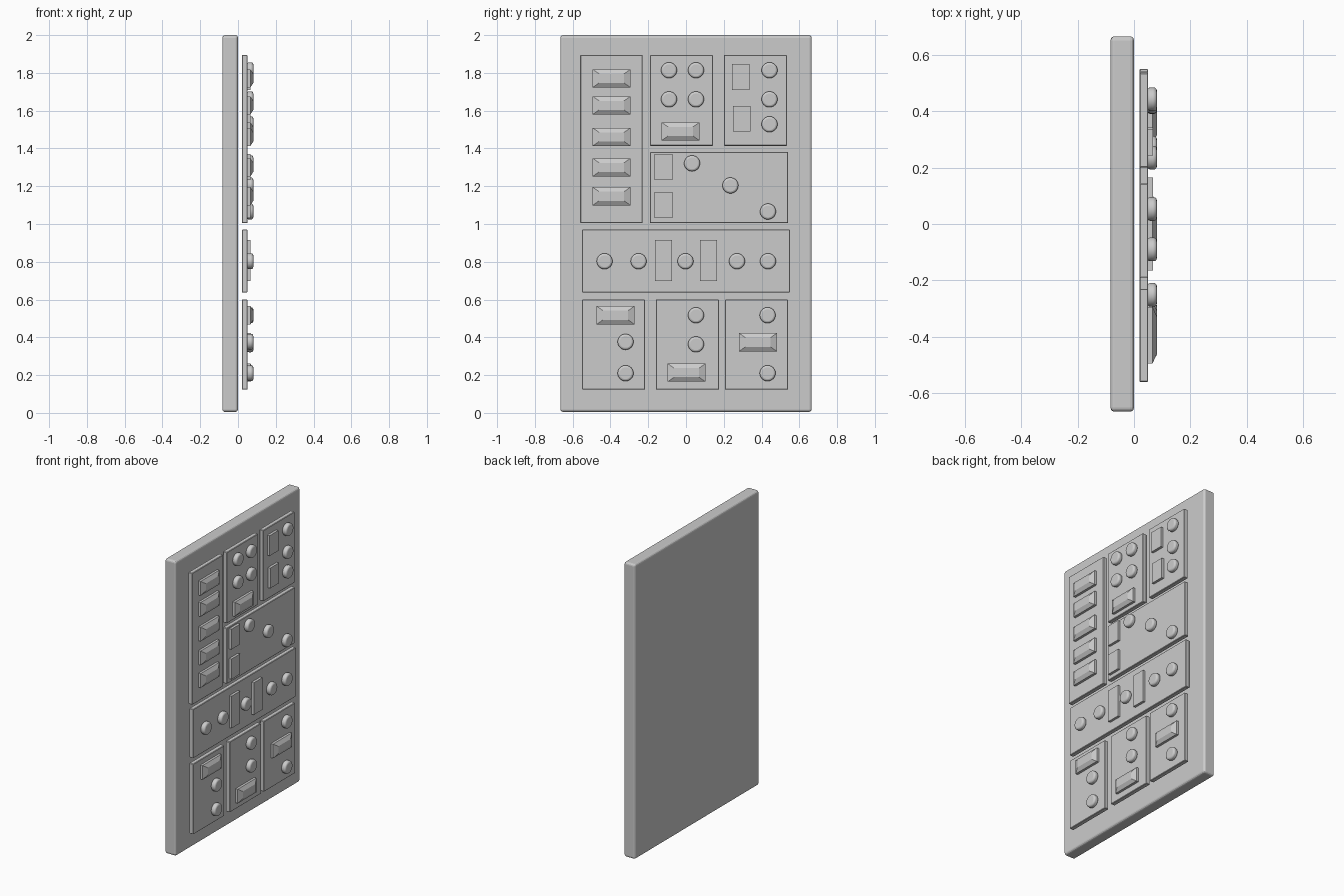
import bpy, bmesh, math
from mathutils import Matrix

if "Cube" in bpy.data.objects:
    bpy.data.objects.remove(bpy.data.objects["Cube"])

PANEL_BACK, PANEL_FRONT = 0.02, 0.05
BASE = 0.047  # controls sink slightly into their panel


def finish(name, bm, bevel=0.0, segments=3):
    bmesh.ops.recalc_face_normals(bm, faces=bm.faces)
    mesh = bpy.data.meshes.new(name)
    bm.to_mesh(mesh)
    bm.free()
    obj = bpy.data.objects.new(name, mesh)
    bpy.context.collection.objects.link(obj)
    if bevel:
        mod = obj.modifiers.new("bevel", 'BEVEL')
        mod.width, mod.segments = bevel, segments
        mod.limit_method = 'ANGLE'
        mod.angle_limit = math.radians(40)
    return obj


def box(name, x0, x1, y0, y1, z0, z1, bevel=0.0, segments=3):
    bm = bmesh.new()
    m = Matrix.Translation(((x0 + x1) / 2, (y0 + y1) / 2, (z0 + z1) / 2))
    m = m @ Matrix.Diagonal((x1 - x0, y1 - y0, z1 - z0, 1))
    bmesh.ops.create_cube(bm, size=1, matrix=m)
    return finish(name, bm, bevel, segments)


def round_button(y, z):
    bm = bmesh.new()
    m = Matrix.Translation(((BASE + 0.081) / 2, y, z)) @ Matrix.Rotation(math.pi / 2, 4, 'Y')
    bmesh.ops.create_cone(bm, cap_ends=True, segments=32, radius1=0.042,
                          radius2=0.042, depth=0.081 - BASE, matrix=m)
    obj = finish("round_button", bm, 0.011)
    bpy.context.view_layer.objects.active = obj
    obj.select_set(True)
    bpy.ops.object.shade_smooth_by_angle(angle=math.radians(35))
    obj.select_set(False)


def bar_button(y, z):
    # straight sides, then a faceted top
    bm = bmesh.new()
    rings = []
    for x, hy, hz in ((BASE, 0.1, 0.048), (0.066, 0.1, 0.048), (0.081, 0.066, 0.024)):
        rings.append([bm.verts.new((x, y + a * hy, z + b * hz))
                      for a, b in ((-1, -1), (1, -1), (1, 1), (-1, 1))])
    for lo, hi in zip(rings, rings[1:]):
        for i in range(4):
            j = (i + 1) % 4
            bm.faces.new((lo[i], lo[j], hi[j], hi[i]))
    bm.faces.new(rings[0])
    bm.faces.new(rings[-1])
    finish("bar_button", bm)


def flat_plate(y, z, w, h):
    box("flat_plate", BASE, 0.067, y - w / 2, y + w / 2, z - h / 2, z + h / 2)


# Backing board
box("backing_board", -0.083, 0.0, -0.665, 0.665, 0.005, 2.0, 0.014)

# Raised panels: y range, z range
for y0, y1, z0, z1 in (
        (-0.56, -0.23, 1.004, 1.895), (-0.19, 0.143, 1.414, 1.895),
        (0.20, 0.534, 1.414, 1.895), (-0.19, 0.54, 1.004, 1.382),
        (-0.55, 0.55, 0.638, 0.97), (-0.55, -0.217, 0.123, 0.60),
        (-0.16, 0.175, 0.123, 0.60), (0.206, 0.54, 0.123, 0.60)):
    box("control_panel", PANEL_BACK, PANEL_FRONT, y0, y1, z0, z1, 0.003, 1)

# Long faceted buttons
for z in (1.771, 1.628, 1.461, 1.30, 1.147):
    bar_button(-0.394, z)
for y, z in ((-0.029, 1.49), (-0.373, 0.517), (0.003, 0.213), (0.381, 0.374)):
    bar_button(y, z)

# Round buttons
for y in (-0.09, 0.053):
    for z in (1.814, 1.66):
        round_button(y, z)
for z in (1.814, 1.66, 1.528):
    round_button(0.442, z)
for y in (-0.431, -0.251, -0.003, 0.27, 0.434):
    round_button(y, 0.803)
for y, z in ((0.032, 1.321), (0.235, 1.204), (0.434, 1.066),
             (-0.32, 0.376), (-0.32, 0.21), (0.053, 0.517),
             (0.053, 0.363), (0.432, 0.517), (0.432, 0.21)):
    round_button(y, z)

# Flat plates
for y, z in ((0.289, 1.779), (0.296, 1.557), (-0.119, 1.302), (-0.119, 1.1)):
    flat_plate(y, z, 0.093, 0.137)
for y in (-0.119, 0.119):
    flat_plate(y, 0.808, 0.091, 0.217)
